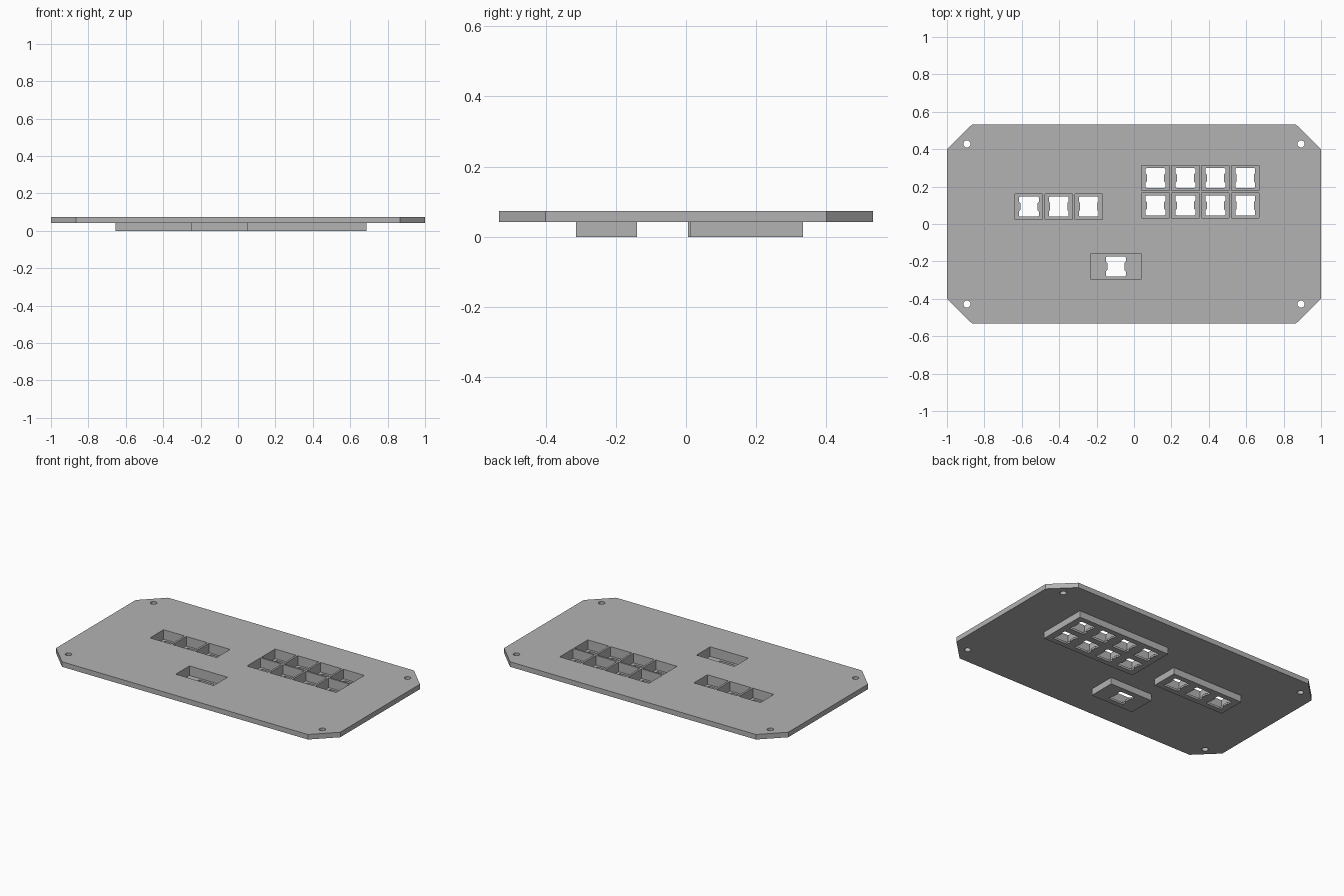
import bpy, bmesh, math

if "Cube" in bpy.data.objects:
    bpy.data.objects.remove(bpy.data.objects["Cube"], do_unlink=True)

grey = bpy.data.materials.new("mid_grey")
grey.use_nodes = True
colour = (0.45, 0.45, 0.45, 1)
grey.diffuse_color = colour
grey.node_tree.nodes["Principled BSDF"].inputs["Base Color"].default_value = colour

TOP, UNDER, FLOOR = 0.074, 0.042, 0.013   # plate top, plate underside, recess floor


def rect(cx, cy, w, h):
    return [(cx + sx * w / 2, cy + sy * h / 2) for sx, sy in ((-1, -1), (1, -1), (1, 1), (-1, 1))]


def circle(cx, cy, r, n=24):
    return [(cx + r * math.cos(math.tau * i / n), cy + r * math.sin(math.tau * i / n)) for i in range(n)]


def switch_hole(cx, cy):
    # Square opening with a narrowed waist on the left and right sides
    side = [(0.048, -0.053), (0.053, -0.049), (0.053, -0.026), (0.046, -0.019)]
    right = side + [(x, -y) for x, y in reversed(side)]
    return [(cx + x, cy + y) for x, y in right] + [(cx - x, cy - y) for x, y in right]


def prisms(name, outlines, z0, z1):
    bm = bmesh.new()
    for pts in outlines:
        low = bm.faces.new([bm.verts.new((x, y, z0)) for x, y in pts])
        out = bmesh.ops.extrude_face_region(bm, geom=[low])
        for v in out["geom"]:
            if isinstance(v, bmesh.types.BMVert):
                v.co.z = z1
    bmesh.ops.recalc_face_normals(bm, faces=bm.faces[:])
    mesh = bpy.data.meshes.new(name)
    bm.to_mesh(mesh)
    bm.free()
    mesh.materials.append(grey)
    obj = bpy.data.objects.new(name, mesh)
    bpy.context.collection.objects.link(obj)
    return obj


def combine(target, tool, operation):
    mod = target.modifiers.new("combine", "BOOLEAN")
    mod.operation, mod.solver, mod.object = operation, "EXACT", tool
    bpy.context.view_layer.objects.active = target
    bpy.ops.object.modifier_apply(modifier=mod.name)
    bpy.data.objects.remove(tool, do_unlink=True)


# Switch layout: centres of the three clusters
left_row = [(-0.562 + 0.16 * i, 0.093) for i in range(3)]
right_block = [(0.115 + 0.16 * i, 0.099 + 0.147 * j) for i in range(4) for j in range(2)]
thumb_key = (-0.097, -0.227)
small_cells = left_row + right_block

# Plate with cut corners
quarter = [(1, 0.4), (0.865, 0.533)]
half = quarter + [(-x, y) for x, y in reversed(quarter)]
plate = prisms("switch_plate", [half + [(-x, -y) for x, y in half]], UNDER, TOP)

# Housings beneath each cluster
housings = [rect(-0.402, 0.093, 0.506, 0.174),
            rect(0.355, 0.1725, 0.664, 0.321),
            rect(*thumb_key, 0.302, 0.174)]
combine(plate, prisms("housings", housings, 0, UNDER + 0.01), "UNION")

# Recessed cells, switch openings and corner screw holes
recesses = [rect(x, y, 0.148, 0.136) for x, y in small_cells] + [rect(*thumb_key, 0.268, 0.138)]
combine(plate, prisms("recesses", recesses, FLOOR, TOP + 0.1), "DIFFERENCE")
openings = [switch_hole(x, y) for x, y in small_cells + [thumb_key]]
combine(plate, prisms("openings", openings, -0.1, FLOOR + 0.02), "DIFFERENCE")
screws = [circle(sx * 0.893, sy * 0.428, 0.019) for sx in (-1, 1) for sy in (-1, 1)]
combine(plate, prisms("screw_holes", screws, -0.1, TOP + 0.1), "DIFFERENCE")
